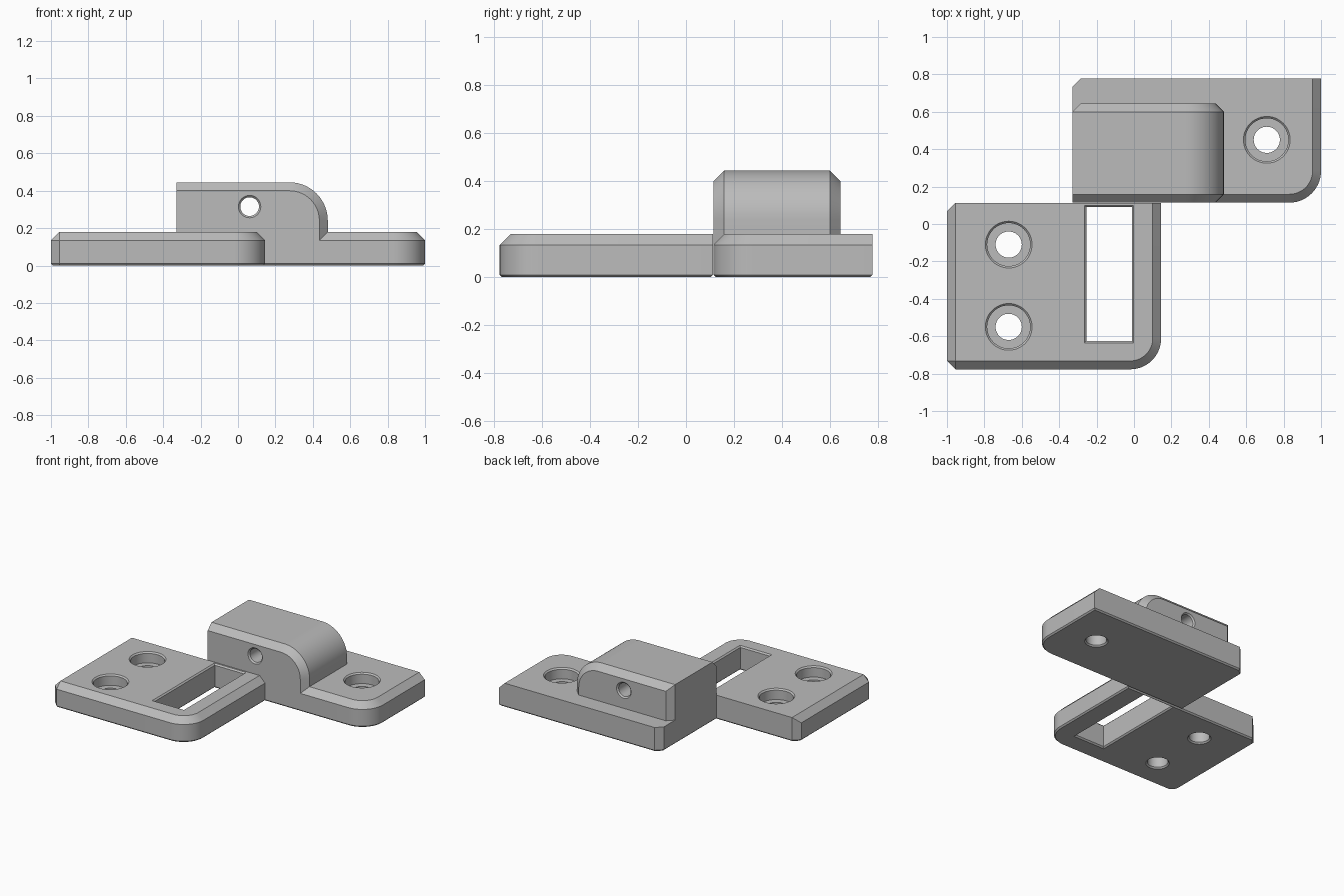
import bpy
import bmesh
from math import cos, sin, pi, tau

cube = bpy.data.objects.get("Cube")
if cube:
    bpy.data.objects.remove(cube, do_unlink=True)

# Single grey material
grey = bpy.data.materials.new("plain grey")
grey.use_nodes = True
colour = (0.5, 0.5, 0.5, 1)
grey.diffuse_color = colour
grey.node_tree.nodes["Principled BSDF"].inputs["Base Color"].default_value = colour

CH = 0.045    # large chamfer
SM = 0.01     # small chamfer
H = 0.18      # plate height


def loft(name, rings):
    """Skin a stack of equal-length rings and cap both ends."""
    bm = bmesh.new()
    loops = [[bm.verts.new(p) for p in ring] for ring in rings]
    n = len(loops[0])
    for a, b in zip(loops, loops[1:]):
        for i in range(n):
            j = (i + 1) % n
            bm.faces.new((a[i], a[j], b[j], b[i]))
    bm.faces.new(loops[0])
    bm.faces.new(loops[-1])
    bmesh.ops.remove_doubles(bm, verts=bm.verts, dist=1e-5)
    bmesh.ops.recalc_face_normals(bm, faces=bm.faces)
    mesh = bpy.data.meshes.new(name)
    bm.to_mesh(mesh)
    bm.free()
    mesh.materials.append(grey)
    obj = bpy.data.objects.new(name, mesh)
    bpy.context.collection.objects.link(obj)
    return obj


def outline(box, inset, corners):
    """Rectangle with cut, round or square corners, inset per side.
    Sides: left, right, low, high. Corners run counter-clockwise from low left."""
    left, right, low, high = inset
    x0, x1, y0, y1 = box[0] + left, box[1] - right, box[2] + low, box[3] - high
    spots = [(x0, y0, 1, 1, max(left, low)), (x1, y0, -1, 1, max(right, low)),
             (x1, y1, -1, -1, max(right, high)), (x0, y1, 1, -1, max(left, high))]
    pts = []
    for k, ((x, y, sx, sy, d), (kind, size)) in enumerate(zip(spots, corners)):
        if kind == "square":
            pts.append((x, y))
            continue
        r = max(size - d, 0)
        steps = 14 if kind == "round" else 1
        for i in range(steps + 1):
            a = pi + (k + i / steps) * pi / 2
            pts.append((x + sx * r + r * cos(a), y + sy * r + r * sin(a)))
    return pts


def plate(name, box, corners, top_inset):
    """Flat plate with a fine lower chamfer and a broad upper one."""
    levels = [(0, (SM,) * 4), (SM, (0,) * 4), (H - CH, (0,) * 4), (H, top_inset)]
    return loft(name, [[(x, y, z) for x, y in outline(box, ins, corners)]
                       for z, ins in levels])


def boolean(target, other, operation):
    """Apply a boolean and discard the helper."""
    other.hide_render = True
    mod = target.modifiers.new("boolean", "BOOLEAN")
    mod.operation = operation
    mod.solver = "EXACT"
    mod.object = other
    bpy.context.view_layer.objects.active = target
    bpy.ops.object.modifier_apply(modifier=mod.name)
    bpy.data.objects.remove(other, do_unlink=True)


def circle(r, n=48):
    return [(r * cos(tau * i / n), r * sin(tau * i / n)) for i in range(n)]


def screw_hole(target, cx, cy):
    """Counterbored hole with chamfered rims."""
    profile = [(-SM, 0.09), (SM, 0.07), (0.1, 0.07), (0.1, 0.115),
               (H - SM, 0.115), (H + SM, 0.135)]
    cutter = loft("screw_hole_cutter",
                  [[(cx + x, cy + y, z) for x, y in circle(r)] for z, r in profile])
    boolean(target, cutter, "DIFFERENCE")


# Keeper plate with slot and two screw holes
cut, square = ("cut", CH), ("square", 0)
keeper = plate("keeper_plate", (-1, 0.145, -0.777, 0.112),
               [cut, ("round", 0.165), square, cut], (CH, CH, CH, 0))
for y in (-0.11, -0.55):
    screw_hole(keeper, -0.67, y)

slot_box = (-0.255, -0.012, -0.625, 0.09)
slot_levels = [(-SM, -2 * SM), (SM, 0), (H - SM, 0), (H + SM, -2 * SM)]
slot = loft("slot_cutter", [[(x, y, z) for x, y in outline(slot_box, (d,) * 4, [square] * 4)]
                            for z, d in slot_levels])
boolean(keeper, slot, "DIFFERENCE")

# Latch plate with one screw hole
F = 0.114
latch = plate("latch_plate", (-0.33, 1, F, 0.777),
              [square, ("round", 0.17), square, cut], (0, CH, CH, 0))

# Raised housing, rounded on its right shoulder
BACK = 0.645
house_box = (-0.33, 0.48, 0.08, 0.445)
house_rings = [(F, (0, CH, 0, CH)), (F + CH, (0,) * 4),
               (BACK - CH, (0,) * 4), (BACK, (CH, CH, 0, CH))]
house_corners = [square, square, ("round", 0.205), square]
housing = loft("housing", [[(x, y, z) for x, z in outline(house_box, ins, house_corners)]
                           for y, ins in house_rings])
boolean(latch, housing, "UNION")
screw_hole(latch, 0.71, 0.45)

# Cross pin hole through the housing
pin_profile = [(F - SM, 0.07), (F + SM, 0.05), (BACK - SM, 0.05), (BACK + SM, 0.07)]
pin = loft("pin_hole_cutter", [[(0.062 + x, y, 0.315 + z) for x, z in circle(r, 32)]
                               for y, r in pin_profile])
boolean(latch, pin, "DIFFERENCE")

# Smooth the curved walls, keep chamfers crisp
for obj in bpy.context.view_layer.objects:
    obj.select_set(obj in (keeper, latch))
bpy.context.view_layer.objects.active = latch
bpy.ops.object.shade_smooth_by_angle(angle=pi / 7)
